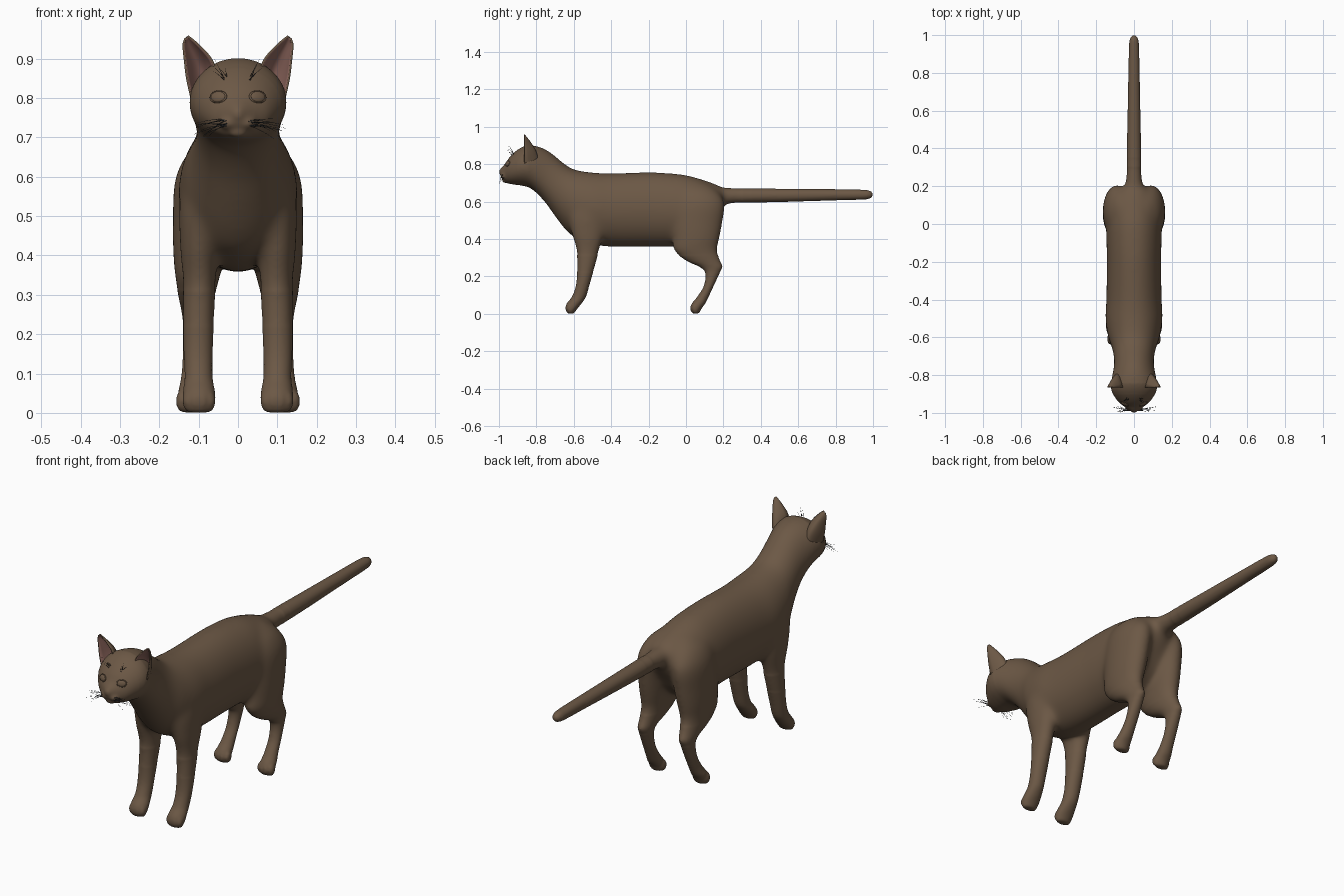
import bpy, bmesh, math, random
from mathutils import Vector, Matrix
from mathutils.bvhtree import BVHTree

random.seed(4)
start_cube = bpy.data.objects.get("Cube")
if start_cube:
    bpy.data.objects.remove(start_cube, do_unlink=True)


def material(name, rgb):
    mat = bpy.data.materials.new(name)
    mat.use_nodes = True
    mat.diffuse_color = (*rgb, 1)
    bsdf = mat.node_tree.nodes["Principled BSDF"]
    bsdf.inputs["Base Color"].default_value = (*rgb, 1)
    bsdf.inputs["Roughness"].default_value = 0.8
    return mat


fur = material("brown fur", (0.15, 0.098, 0.06))
pink = material("inner ear pink", (0.28, 0.14, 0.115))
grey = material("whisker grey", (0.03, 0.035, 0.04))


def add_object(name, mesh, *mats):
    mesh.shade_smooth()
    mesh.materials.clear()
    for mat in mats:
        mesh.materials.append(mat)
    obj = bpy.data.objects.new(name, mesh)
    bpy.context.collection.objects.link(obj)
    return obj


def mesh_from(bm, name):
    mesh = bpy.data.meshes.new(name)
    bm.to_mesh(mesh)
    bm.free()
    return mesh


def baked(obj):
    """Mesh of an object with its modifiers applied; the object is removed."""
    deps = bpy.context.evaluated_depsgraph_get()
    mesh = bpy.data.meshes.new_from_object(obj.evaluated_get(deps))
    bpy.data.objects.remove(obj, do_unlink=True)
    return mesh


def spline(points, steps=6):
    """Smooth rows of numbers through the given rows."""
    p = [Vector(q) for q in points]
    t = [0.0]
    for a, b in zip(p, p[1:]):
        t.append(t[-1] + (b - a).length)
    last = len(p) - 1
    slope = []
    for i in range(len(p)):
        lo, hi = max(i - 1, 0), min(i + 1, last)
        slope.append((p[hi] - p[lo]) / (t[hi] - t[lo]))
    rows = []
    for i in range(last):
        h = t[i + 1] - t[i]
        for k in range(steps):
            u = k / steps
            rows.append(p[i] * (2 * u**3 - 3 * u**2 + 1) + slope[i] * h * (u**3 - 2 * u**2 + u)
                        + p[i + 1] * (3 * u**2 - 2 * u**3) + slope[i + 1] * h * (u**3 - u**2))
    return rows + [p[-1]]


def loft(bm, stations, second_axis, sides=32):
    """Closed tube through stations of centre x, y, z and two radii."""
    rings = []
    for s in spline(stations):
        ring = []
        for k in range(sides):
            a = math.tau * k / sides
            offset = Vector((max(s[3], 0.002) * math.cos(a), 0, 0))
            offset += second_axis * max(s[4], 0.002) * math.sin(a)
            ring.append(bm.verts.new(Vector(s[:3]) + offset))
        rings.append(ring)
    for a, b in zip(rings, rings[1:]):
        for k in range(sides):
            n = (k + 1) % sides
            bm.faces.new((a[k], a[n], b[n], b[k]))
    bm.faces.new(rings[0])
    bm.faces.new(rings[-1])


def ball(bm, centre, radii):
    m = Matrix.Translation(centre) @ Matrix.Diagonal((*radii, 1))
    bmesh.ops.create_uvsphere(bm, u_segments=24, v_segments=16, radius=1, matrix=m)


Y, Z = Vector((0, 1, 0)), Vector((0, 0, 1))
bm = bmesh.new()

# Head, neck and torso: y, top, bottom, half width
trunk = [
    (-0.997, 0.770, 0.748, 0.010), (-0.985, 0.784, 0.724, 0.026), (-0.965, 0.805, 0.703, 0.054),
    (-0.945, 0.835, 0.695, 0.080), (-0.915, 0.866, 0.690, 0.103), (-0.88, 0.890, 0.685, 0.121),
    (-0.84, 0.903, 0.675, 0.124), (-0.80, 0.898, 0.645, 0.116), (-0.75, 0.880, 0.590, 0.107),
    (-0.70, 0.845, 0.520, 0.108), (-0.65, 0.803, 0.455, 0.119), (-0.60, 0.773, 0.410, 0.136),
    (-0.50, 0.756, 0.370, 0.151), (-0.40, 0.752, 0.358, 0.147), (-0.20, 0.757, 0.358, 0.144),
    (-0.10, 0.753, 0.358, 0.146), (0.0, 0.742, 0.365, 0.146), (0.10, 0.714, 0.42, 0.130),
    (0.17, 0.688, 0.52, 0.095), (0.21, 0.665, 0.58, 0.045)]
loft(bm, [(0, y, (a + b) / 2, w, (a - b) / 2) for y, a, b, w in trunk], Z)

# Tail: y, height, radius
tail = [(0.12, 0.63, 0.05), (0.2, 0.631, 0.046), (0.3, 0.632, 0.04), (0.5, 0.633, 0.036),
        (0.8, 0.636, 0.030), (0.96, 0.637, 0.026), (0.988, 0.637, 0.019), (1.0, 0.637, 0.006)]
loft(bm, [(0, y, z, r, r) for y, z, r in tail], Z)

# Legs: centre x, y, z, half width, half depth
front_leg = [
    (0.075, -0.52, 0.66, 0.045, 0.07), (0.09, -0.53, 0.54, 0.058, 0.10),
    (0.099, -0.525, 0.42, 0.049, 0.085), (0.098, -0.525, 0.34, 0.043, 0.062),
    (0.1, -0.535, 0.25, 0.040, 0.047), (0.101, -0.553, 0.15, 0.037, 0.036),
    (0.1, -0.573, 0.09, 0.036, 0.038), (0.099, -0.598, 0.055, 0.041, 0.040),
    (0.099, -0.612, 0.028, 0.042, 0.032), (0.099, -0.617, 0.001, 0.03, 0.018)]
hind_leg = [
    (0.05, 0.05, 0.70, 0.03, 0.06), (0.072, 0.06, 0.655, 0.06, 0.11),
    (0.088, 0.07, 0.59, 0.073, 0.137), (0.095, 0.06, 0.48, 0.071, 0.135),
    (0.1, 0.055, 0.40, 0.065, 0.125), (0.103, 0.05, 0.34, 0.056, 0.118),
    (0.107, 0.095, 0.28, 0.042, 0.09), (0.109, 0.135, 0.25, 0.034, 0.064),
    (0.11, 0.142, 0.22, 0.030, 0.040), (0.112, 0.122, 0.15, 0.029, 0.027),
    (0.114, 0.09, 0.09, 0.031, 0.031), (0.116, 0.067, 0.055, 0.036, 0.036),
    (0.116, 0.055, 0.03, 0.036, 0.030), (0.116, 0.052, 0.001, 0.028, 0.018)]
for side in (1, -1):
    for leg in (front_leg, hind_leg):
        loft(bm, [(side * x, y, z, rx, ry) for x, y, z, rx, ry in leg], Y)
        # Toes
        paw = Vector(leg[-2])
        for k in (-1.5, -0.5, 0.5, 1.5):
            inset = 0.004 * abs(k) ** 2
            ball(bm, (side * (paw[0] + k * 0.020), paw[1] - 0.015 + inset, 0.030),
                 (0.0115, 0.020, 0.026))
    # Whisker pads
    ball(bm, (side * 0.021, -0.968, 0.737), (0.027, 0.024, 0.019))

# Nose and chin
ball(bm, (0, -0.988, 0.760), (0.016, 0.012, 0.010))
ball(bm, (0, -0.962, 0.712), (0.026, 0.022, 0.013))
bmesh.ops.recalc_face_normals(bm, faces=bm.faces)

# Fuse all parts into one skin, then soften the joins
raw = add_object("raw_body", mesh_from(bm, "raw_body"), fur)
fuse = raw.modifiers.new("fuse", 'REMESH')
fuse.mode = 'VOXEL'
fuse.voxel_size = 0.006
skin = baked(raw)
bm = bmesh.new()
bm.from_mesh(skin)


def soften(rule, times):
    verts = [v for v in bm.verts if rule(v.co)]
    for _ in range(times):
        bmesh.ops.smooth_vert(bm, verts=verts, factor=0.5, use_axis_x=True,
                              use_axis_y=True, use_axis_z=True)


soften(lambda c: True, 4)
soften(lambda c: c.z > 0.22 and -0.90 < c.y < 0.35, 12)
soften(lambda c: c.z > 0.31 and -0.84 < c.y < 0.30, 35)
surface = BVHTree.FromBMesh(bm)
body = add_object("body", mesh_from(bm, "body"), fur)


def face_point(x, z):
    """Point and normal on the front of the head."""
    hit = surface.ray_cast(Vector((x, -2, z)), Y)
    return hit[0], hit[1]


# Ears: inner edge x, z, outer edge x, z, cup depth
ear_rows = [(0.052, 0.865, 0.121, 0.80, 0.075), (0.066, 0.90, 0.132, 0.85, 0.06),
            (0.092, 0.93, 0.138, 0.90, 0.035), (0.115, 0.951, 0.141, 0.935, 0.014),
            (0.126, 0.959, 0.137, 0.951, 0.004)]
for side, label in ((1, "left"), (-1, "right")):
    bm = bmesh.new()
    grid = []
    for ix, iz, ox, oz, depth in spline(ear_rows, 4):
        row = []
        for k in range(17):
            u = k / 16
            y = -0.864 + depth * max(math.sin(math.pi * u), 0) ** 0.7
            row.append(bm.verts.new((side * (ix + (ox - ix) * u), y, iz + (oz - iz) * u)))
        grid.append(row)
    for a, b in zip(grid, grid[1:]):
        for k in range(16):
            bm.faces.new((a[k], a[k + 1], b[k + 1], b[k]))
    bm.normal_update()
    if sum(f.normal.y for f in bm.faces) < 0:
        bmesh.ops.reverse_faces(bm, faces=bm.faces)
    ear = add_object(label + "_ear", mesh_from(bm, "ear"), fur, pink)
    wall = ear.modifiers.new("wall", 'SOLIDIFY')
    wall.thickness = 0.005
    wall.offset = -1
    wall.material_offset = 1

    # Eye with a raised lid rim
    spot, normal = face_point(side * 0.05, 0.803)
    normal = Vector((side * 0.4, -0.85, 0.3)).normalized()
    turn = normal.to_track_quat('Z', 'Y').to_matrix().to_4x4()
    place = Matrix.Translation(spot) @ turn
    bm = bmesh.new()
    bmesh.ops.create_uvsphere(bm, u_segments=24, v_segments=12, radius=1,
                              matrix=place @ Matrix.Diagonal((0.021, 0.015, 0.007, 1)))
    add_object(label + "_eye", mesh_from(bm, "eye"), fur)
    bpy.ops.mesh.primitive_torus_add(major_segments=32, minor_segments=8,
                                     major_radius=0.021, minor_radius=0.003)
    rim = bpy.context.object
    rim.name = label + "_eyelid"
    rim.matrix_world = place @ Matrix.Diagonal((1, 0.72, 1, 1))
    rim.data.shade_smooth()
    rim.data.materials.append(fur)


def hairs(name, paths, radius):
    curve = bpy.data.curves.new(name, 'CURVE')
    curve.dimensions = '3D'
    curve.bevel_depth = radius
    curve.bevel_resolution = 0
    for path in paths:
        strand = curve.splines.new('POLY')
        strand.points.add(len(path) - 1)
        for k, (point, co) in enumerate(zip(strand.points, path)):
            point.co = (*co, 1)
            point.radius = 1 - 0.7 * k / (len(path) - 1)
    helper = bpy.data.objects.new(name, curve)
    bpy.context.collection.objects.link(helper)
    add_object(name, baked(helper), grey)


def bend(root, reach, sag):
    return [root + reach * u - Z * sag * u * u for u in (0, 0.25, 0.5, 0.75, 1)]


# Whiskers on the muzzle and above the eyes
muzzle, brows = [], []
for side in (1, -1):
    for k in range(11):
        root, _ = face_point(side * random.uniform(0.026, 0.042), random.uniform(0.728, 0.748))
        reach = Vector((side * random.uniform(0.045, 0.085), random.uniform(-0.015, 0.02),
                        random.uniform(-0.025, 0.012)))
        muzzle.append(bend(root, reach, random.uniform(0.002, 0.022)))
    for k in range(5):
        root, _ = face_point(side * random.uniform(0.028, 0.038), random.uniform(0.843, 0.855))
        reach = Vector((side * random.uniform(0.005, 0.03), random.uniform(-0.03, -0.01),
                        random.uniform(0.025, 0.05)))
        brows.append(bend(root, reach, 0.004))
hairs("muzzle_whiskers", muzzle, 0.0009)
hairs("brow_whiskers", brows, 0.0008)
